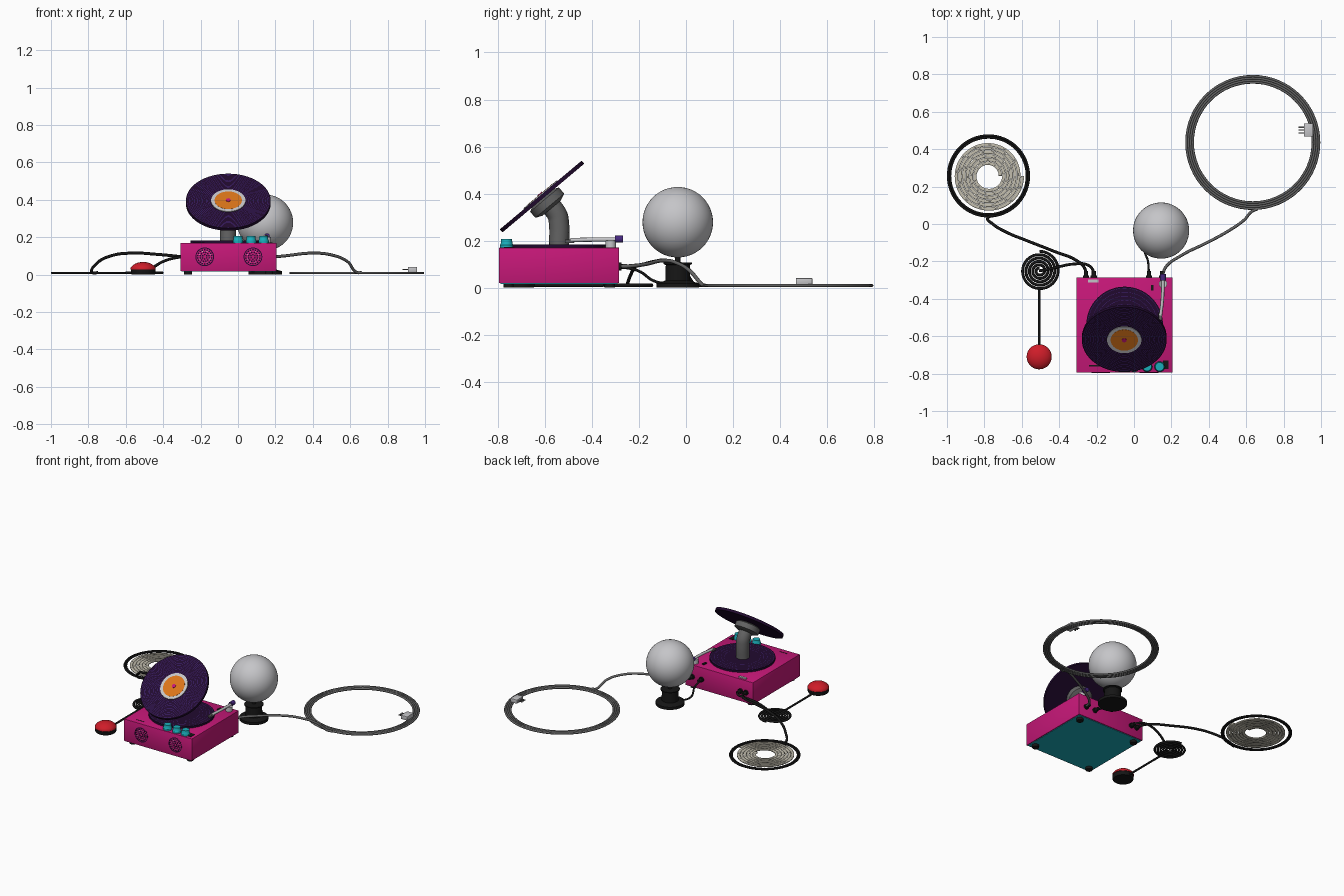
import bpy, bmesh, math
from math import sin, cos, pi, radians
from mathutils import Vector, Matrix

cube = bpy.data.objects.get("Cube")
if cube:
    bpy.data.objects.remove(cube, do_unlink=True)


def material(name, *rgb):
    m = bpy.data.materials.new(name)
    m.use_nodes = True
    m.diffuse_color = (*rgb, 1)
    m.node_tree.nodes["Principled BSDF"].inputs["Base Color"].default_value = (*rgb, 1)
    return m


MAGENTA = material("magenta", 0.57, 0.009, 0.19)
PLUM = material("dark plum", 0.015, 0.003, 0.028)
PURPLE = material("purple", 0.06, 0.02, 0.21)
TEAL = material("teal", 0.01, 0.42, 0.49)
ORANGE = material("orange", 0.72, 0.18, 0.01)
LIGHT = material("light grey", 0.56, 0.56, 0.58)
GREY = material("grey", 0.125, 0.125, 0.125)
BLACK = material("black", 0.008, 0.008, 0.008)
RED = material("red", 0.62, 0.012, 0.022)
CREAM = material("cream", 0.54, 0.51, 0.42)


def make(name, bm, mats, smooth=True):
    bmesh.ops.recalc_face_normals(bm, faces=bm.faces)
    me = bpy.data.meshes.new(name)
    bm.to_mesh(me)
    bm.free()
    for m in mats:
        me.materials.append(m)
    ob = bpy.data.objects.new(name, me)
    bpy.context.collection.objects.link(ob)
    if smooth:
        bpy.ops.object.select_all(action='DESELECT')
        ob.select_set(True)
        bpy.context.view_layer.objects.active = ob
        bpy.ops.object.shade_smooth_by_angle(angle=radians(35))
    return ob


def lathe(name, profile, mats, loc, tilt=0, seg=48, rule=None):
    """Spin (radius, height) points about z; rule picks a material per band."""
    bm = bmesh.new()
    rings = []
    for r, z in profile:
        if r == 0:
            rings.append([bm.verts.new((0, 0, z))] * seg)
        else:
            rings.append([bm.verts.new((r * cos(2 * pi * k / seg), r * sin(2 * pi * k / seg), z))
                          for k in range(seg)])
    for i, (a, b) in enumerate(zip(rings, rings[1:])):
        for k in range(seg):
            j = (k + 1) % seg
            quad = list(dict.fromkeys((a[k], a[j], b[j], b[k])))
            f = bm.faces.new(quad)
            f.material_index = rule(i) if rule else 0
    ob = make(name, bm, mats)
    ob.matrix_world = Matrix.Translation(loc) @ Matrix.Rotation(tilt, 4, 'X')
    return ob


def disc(name, r, h, mat, loc, tilt=0, seg=32):
    return lathe(name, [(0, 0), (r, 0), (r, h), (0, h)], [mat], loc, tilt, seg)


def box(name, lo, hi, mat, bevel=0):
    bm = bmesh.new()
    bmesh.ops.create_cube(bm, size=1)
    for v in bm.verts:
        v.co = [(a + b) / 2 + c * (b - a) for a, b, c in zip(lo, hi, v.co)]
    if bevel:
        bmesh.ops.bevel(bm, geom=bm.edges[:], offset=bevel, segments=2, affect='EDGES', profile=0.5)
    return make(name, bm, [mat], bevel > 0)


def tube(name, pts, r, mat, kind='BEZIER', sides=2):
    cu = bpy.data.curves.new(name, 'CURVE')
    cu.dimensions = '3D'
    cu.bevel_depth, cu.bevel_resolution, cu.use_fill_caps = r, sides, True
    cu.resolution_u = 8
    sp = cu.splines.new(kind)
    if kind == 'BEZIER':
        sp.bezier_points.add(len(pts) - 1)
        for p, co in zip(sp.bezier_points, pts):
            p.co = co
            p.handle_left_type = p.handle_right_type = 'AUTO'
    else:
        sp.points.add(len(pts) - 1)
        for p, co in zip(sp.points, pts):
            p.co = (*co, 1)
        sp.use_smooth = True
    cu.materials.append(mat)
    ob = bpy.data.objects.new(name, cu)
    bpy.context.collection.objects.link(ob)
    return ob


def spiral(cx, cy, z, r0, r1, turns, start=0):
    n = int(turns * 64)
    return [(cx + (r0 + (r1 - r0) * i / n) * cos(start + 2 * pi * i / 64),
             cy + (r0 + (r1 - r0) * i / n) * sin(start + 2 * pi * i / 64), z) for i in range(n + 1)]


# player body, base plate and feet
L, R, F, B, TOP = -0.308, 0.206, -0.795, -0.285, 0.17
box("body", (L, F, 0.019), (R, B, TOP), MAGENTA, 0.002)
box("base_plate", (L + 0.006, F + 0.006, 0.016), (R - 0.006, B - 0.006, 0.022), TEAL)
for x in (L + 0.04, R - 0.04):
    for y in (F + 0.04, B - 0.04):
        disc("foot", 0.022, 0.017, BLACK, (x, y, 0), seg=20)

# front speaker grilles
for x in (-0.178, 0.08):
    lathe("speaker_rim", [(0.045, 0), (0.045, 0.001), (0.05, 0.001), (0.05, 0)], [PLUM],
          (x, F, 0.095), pi / 2, 36)
    for ring, count, mat in ((0.012, 6, PLUM), (0.024, 12, PLUM), (0.031, 8, LIGHT), (0.038, 18, PLUM)):
        for k in range(count):
            a = 2 * pi * (k + 0.5) / count
            disc("speaker_hole", 0.0025 if mat == LIGHT else 0.0045, 0.001, mat,
                 (x + ring * cos(a), F, 0.095 + ring * sin(a)), pi / 2, 8)


# grooved records: narrow purple bands alternate with wide dark ones
def record(name, r, h, loc, tilt, bands):
    prof = [(0, 0), (r, 0), (r, h)]
    for k in range(bands):
        edge = r - 0.008 - (r - 0.1) * k / bands
        prof += [(edge, h), (edge - 0.0014, h)]
    prof.append((0, h))
    return lathe(name, prof, [PLUM, PURPLE], loc, tilt, 64,
                 lambda i: 1 if i % 2 == 1 and 3 <= i < 3 + 2 * bands else 0)


record("platter", 0.205, 0.013, (-0.05, -0.54, TOP), 0, 5)
centre, tilt = Vector((-0.052, -0.613, 0.388)), radians(40)
normal = Vector((0, -sin(tilt), cos(tilt)))
record("tilted_record", 0.227, 0.017, centre - normal * 0.0095, tilt, 14)
disc("label_ring", 0.092, 0.005, LIGHT, centre + normal * 0.0065, tilt, 48)
disc("label", 0.073, 0.002, ORANGE, centre + normal * 0.0105, tilt, 48)
disc("spindle", 0.013, 0.004, MAGENTA, centre + normal * 0.0115, tilt, 16)

# bent support post with collar
tube("post", [(-0.053, -0.54, 0.175), (-0.053, -0.54, 0.27), (-0.053, -0.548, 0.31),
              centre - normal * 0.03], 0.043, GREY, sides=6)
lathe("post_collar", [(0, -0.065), (0.05, -0.065), (0.08, -0.052), (0.08, -0.018), (0.06, -0.008),
                      (0, -0.008)], [GREY], centre, tilt, 40)

# control knobs
for x in (0.0, 0.07, 0.137):
    lathe("knob", [(0, 0), (0.028, 0), (0.028, 0.012), (0.025, 0.016), (0.023, 0.036), (0, 0.036)],
          [TEAL], (x, -0.763, TOP), 0, 24)
box("control_plate", (0.155, -0.775, TOP - 0.002), (0.185, -0.73, TOP + 0.002), BLACK)
box("front_top_slot", (-0.24, -0.761, TOP - 0.002), (-0.18, -0.755, TOP + 0.001), BLACK)
box("switch", (-0.245, -0.314, TOP - 0.002), (-0.19, -0.298, TOP + 0.008), LIGHT)
box("cue_lever", (0.09, -0.355, TOP - 0.002), (0.105, -0.325, TOP + 0.006), BLACK)

# tonearm
disc("tonearm_base", 0.022, 0.03, LIGHT, (0.155, -0.32, TOP), seg=28)
tube("tonearm", [(0.155, -0.285, 0.204), (0.152, -0.4, 0.204), (0.142, -0.49, 0.202)], 0.009, LIGHT)
disc("counterweight", 0.015, 0.036, PURPLE, (0.155, -0.267, 0.206), pi / 2, 20)
box("headshell", (0.132, -0.515, 0.19), (0.15, -0.475, 0.204), GREY, 0.002)

# globe lamp on its stand
lamp = (0.145, -0.035, 0)
lathe("lamp_base", [(0, 0), (0.09, 0), (0.09, 0.018), (0.07, 0.024), (0.053, 0.03), (0.051, 0.096),
                    (0.06, 0.1), (0.06, 0.106), (0.012, 0.108), (0.012, 0.14), (0, 0.14)],
      [BLACK], lamp, 0, 40)
lathe("lamp_globe", [(0 if k in (0, 24) else 0.15 * sin(pi * k / 24), 0.278 - 0.15 * cos(pi * k / 24))
                     for k in range(25)], [LIGHT], lamp)
tube("lamp_cable", [(0.1, -0.08, 0.015), (0.06, -0.14, 0.03), (0.075, -0.2, 0.07),
                    (0.08, -0.285, 0.09)], 0.006, BLACK)

# rear plugs
for x in (-0.257, -0.215, 0.08, 0.15):
    disc("socket", 0.017, 0.012, BLACK, (x, B + 0.01, 0.09), pi / 2, 20)
    disc("plug", 0.011, 0.035, BLACK, (x, B + 0.035, 0.09), pi / 2, 16)

# mains cable: coil, lead and plug
for k in range(4):
    r = 0.321 + 0.0112 * k
    tube("mains_coil", spiral(0.635, 0.436, 0.009, r, r, 1), 0.0064, GREY, 'POLY', 3)
tube("mains_lead", [(0.66, 0.08, 0.01), (0.635, 0.07, 0.012), (0.585, 0.018, 0.07), (0.5, -0.04, 0.105),
                    (0.4, -0.095, 0.115), (0.25, -0.17, 0.1), (0.17, -0.23, 0.092),
                    (0.15, -0.285, 0.09)], 0.008, GREY)
box("mains_plug", (0.908, 0.467, 0.014), (0.957, 0.537, 0.04), LIGHT, 0.002)
for y in (0.487, 0.502, 0.517):
    box("plug_pin", (0.88, y - 0.003, 0.024), (0.91, y + 0.003, 0.03), GREY)

# light strip: outer black loops, wound ribbon with small lamps, and lead
cx, cy = -0.778, 0.257
for r in (0.205, 0.2165):
    tube("strip_cable_loop", spiral(cx, cy, 0.009, r, r, 1), 0.0058, BLACK, 'POLY')
bm = bmesh.new()
rows = [[bm.verts.new(p) for p in spiral(cx, cy, 0.014, r, r + 0.119, 6)]
        for r in (0.054, 0.06, 0.0655, 0.0715)]
for band, (a, b) in enumerate(zip(rows, rows[1:])):
    for i in range(len(a) - 1):
        f = bm.faces.new((a[i], a[i + 1], b[i + 1], b[i]))
        f.material_index = 1 if band == 1 and i % 5 == 0 else 0
ribbon = make("light_strip", bm, [CREAM, GREY])
ribbon.modifiers.new("thickness", 'SOLIDIFY').thickness = 0.008
tube("strip_lead", [(-0.75, 0.045, 0.01), (-0.78, 0.035, 0.012), (-0.755, 0.0, 0.06), (-0.68, -0.045, 0.1),
                    (-0.57, -0.09, 0.115), (-0.43, -0.145, 0.108), (-0.3, -0.2, 0.095),
                    (-0.262, -0.24, 0.09), (-0.257, -0.285, 0.09)], 0.008, BLACK)

# push button with its wound cable
button = (-0.507, -0.71, 0)
lathe("button_base", [(0, 0), (0.062, 0), (0.066, 0.006), (0.066, 0.026), (0.06, 0.032), (0, 0.032)],
      [BLACK], button, 0, 40)
lathe("button_dome", [(0.067, 0.028), (0.067, 0.036), (0.06, 0.046), (0.045, 0.057), (0.025, 0.065),
                      (0, 0.068)], [RED], button, 0, 40)
tube("button_coil", spiral(-0.505, -0.25, 0.01, 0.014, 0.104, 5, pi / 2), 0.0076, BLACK, 'POLY')
tube("button_cable", [(-0.507, -0.65, 0.01), (-0.507, -0.35, 0.01)], 0.0065, BLACK)
tube("button_lead", [(-0.505, -0.25, 0.012), (-0.46, -0.243, 0.035), (-0.4, -0.228, 0.07),
                     (-0.32, -0.214, 0.092), (-0.25, -0.218, 0.094), (-0.22, -0.245, 0.09),
                     (-0.215, -0.285, 0.09)], 0.0075, BLACK)
